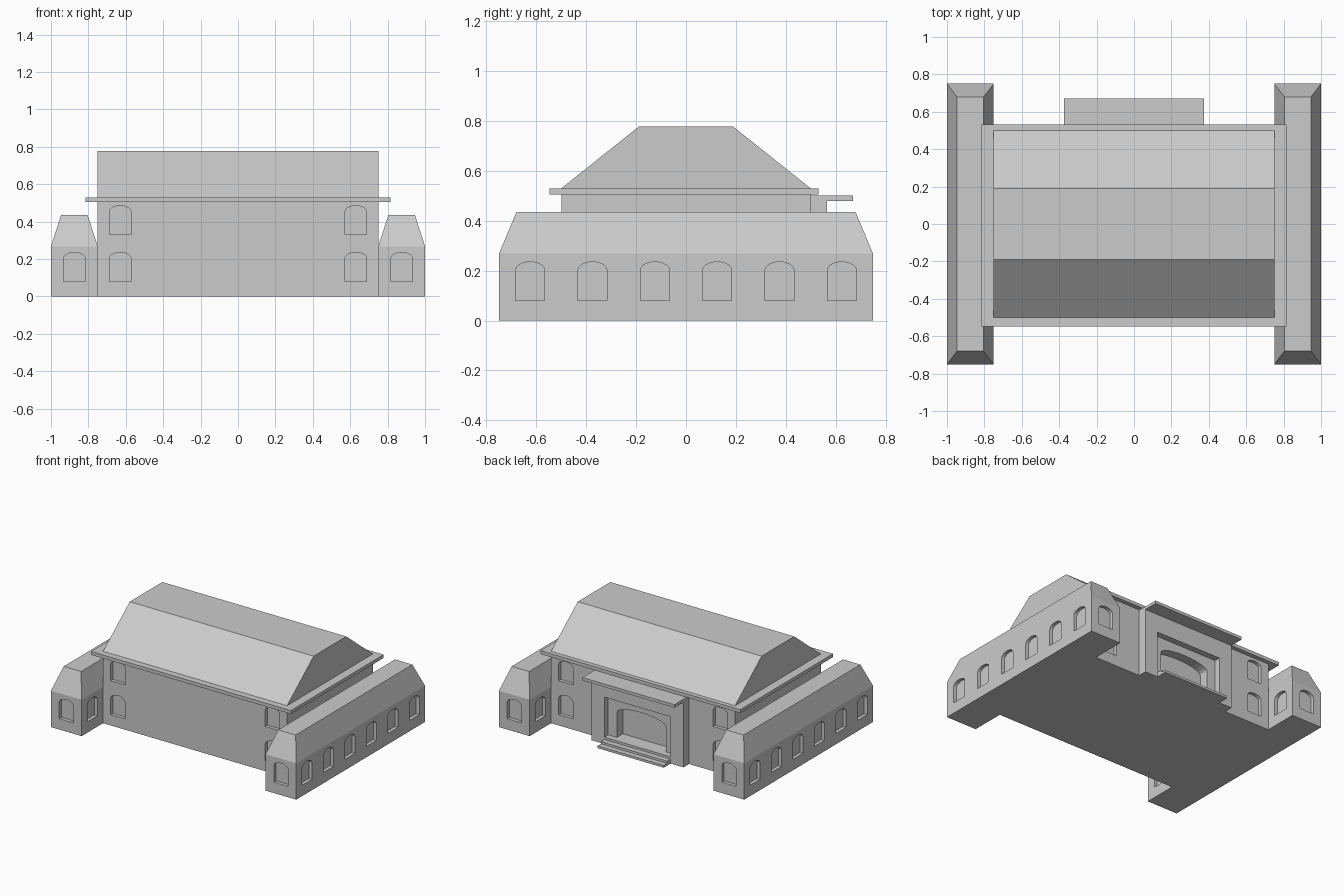
import bpy, bmesh, math
from mathutils import Vector

if "Cube" in bpy.data.objects:
    bpy.data.objects.remove(bpy.data.objects["Cube"])

stone = bpy.data.materials.new("grey_stone")
stone.diffuse_color = (0.6, 0.6, 0.6, 1)
stone.use_nodes = True
stone.node_tree.nodes["Principled BSDF"].inputs["Base Color"].default_value = stone.diffuse_color


def finish(name, bm):
    bmesh.ops.recalc_face_normals(bm, faces=bm.faces)
    me = bpy.data.meshes.new(name)
    bm.to_mesh(me)
    bm.free()
    me.materials.append(stone)
    ob = bpy.data.objects.new(name, me)
    bpy.context.collection.objects.link(ob)
    return ob


def add_prism(bm, points, depth):
    """Extrude a closed outline of 3D points along a vector."""
    face = bm.faces.new([bm.verts.new(p) for p in points])
    res = bmesh.ops.extrude_face_region(bm, geom=[face], use_keep_orig=True)
    moved = [g for g in res["geom"] if isinstance(g, bmesh.types.BMVert)]
    bmesh.ops.translate(bm, verts=moved, vec=depth)


def prism(name, points, depth):
    bm = bmesh.new()
    add_prism(bm, points, Vector(depth))
    return finish(name, bm)


def box(name, x0, x1, y0, y1, z0, z1):
    return prism(name, [(x0, y0, z0), (x1, y0, z0), (x1, y1, z0), (x0, y1, z0)],
                 (0, 0, z1 - z0))


def arch_outline(half, z0, spring, rise, n=10):
    pts = [(-half, z0), (half, z0)]
    for i in range(n + 1):
        a = math.pi * i / n
        pts.append((half * math.cos(a), spring + rise * math.sin(a)))
    return pts


def window_cutter(windows, depth=0.025):
    """Joined cutter; each window is (x, y, sill z, outward normal)."""
    bm = bmesh.new()
    for x, y, z, n in windows:
        n = Vector(n)
        side = Vector((-n.y, n.x, 0))
        start = Vector((x, y, z)) - n * depth
        pts = [start + side * u + Vector((0, 0, v))
               for u, v in arch_outline(0.058, 0, 0.122, 0.033)]
        add_prism(bm, pts, n * (depth + 0.03))
    cutter = finish("window_cutter", bm)
    cutter.hide_render = True
    return cutter


def carve(ob, cutters):
    for c in cutters:
        mod = ob.modifiers.new("carve", 'BOOLEAN')
        mod.operation = 'DIFFERENCE'
        mod.solver = 'EXACT'
        mod.object = c
    deps = bpy.context.evaluated_depsgraph_get()
    me = bpy.data.meshes.new_from_object(ob.evaluated_get(deps))
    ob.modifiers.clear()
    ob.data = me


# Main hall and back entrance block
hall = box("main_hall", -0.75, 0.75, -0.5, 0.5, 0, 0.505)
porch = box("entrance_block", -0.375, 0.375, 0.5, 0.565, 0, 0.48)

# Stepped entrance recess: square outer opening, shallow-arched inner one
outer = box("outer_recess_cutter", -0.27, 0.27, 0.52, 0.65, 0.05, 0.345)
inner = prism("inner_recess_cutter",
              [(u, 0.45, z) for u, z in arch_outline(0.2, 0.05, 0.235, 0.05, 14)],
              (0, 0.15, 0))
outer.hide_render = inner.hide_render = True
hall_windows = window_cutter([(sx * 0.63, sy * 0.5, z, (0, sy, 0))
                              for sx in (-1, 1) for sy in (-1, 1) for z in (0.08, 0.33)])
carve(hall, [hall_windows, inner])
carve(porch, [outer, inner])

# Entrance canopy and steps
box("entrance_canopy", -0.375, 0.375, 0.5, 0.67, 0.48, 0.502)
box("lower_step", -0.27, 0.27, 0.565, 0.645, 0, 0.017)
box("upper_step", -0.27, 0.27, 0.565, 0.605, 0, 0.033)

# Eaves slab and flat-topped gable roof
box("eaves_slab", -0.815, 0.815, -0.548, 0.532, 0.505, 0.53)
prism("roof", [(-0.75, -0.5, 0.53), (-0.75, 0.5, 0.53),
               (-0.75, 0.19, 0.777), (-0.75, -0.19, 0.777)][:4], (1.5, 0, 0))

# Side wings with sloped tops
cutters = [hall_windows, outer, inner]
for s, label in ((-1, "left"), (1, "right")):
    bm = bmesh.new()
    rings = []
    for hx, hy, z in ((0.125, 0.75, 0), (0.125, 0.75, 0.268), (0.071, 0.68, 0.435)):
        rings.append([bm.verts.new((s * 0.875 + a * hx, b * hy, z))
                      for a, b in ((-1, -1), (1, -1), (1, 1), (-1, 1))])
    bm.faces.new(rings[0])
    bm.faces.new(rings[-1])
    for lo, hi in zip(rings, rings[1:]):
        for i in range(4):
            j = (i + 1) % 4
            bm.faces.new((lo[i], lo[j], hi[j], hi[i]))
    wing = finish(label + "_wing", bm)
    wins = [(s, -0.625 + 0.25 * i, 0.08, (s, 0, 0)) for i in range(6)]
    for e in (-1, 1):
        wins.append((s * 0.875, e * 0.75, 0.08, (0, e, 0)))
        wins.append((s * 0.75, e * 0.625, 0.08, (-s, 0, 0)))
    cutter = window_cutter(wins)
    carve(wing, [cutter])
    cutters.append(cutter)

for c in cutters:
    bpy.data.objects.remove(c)
